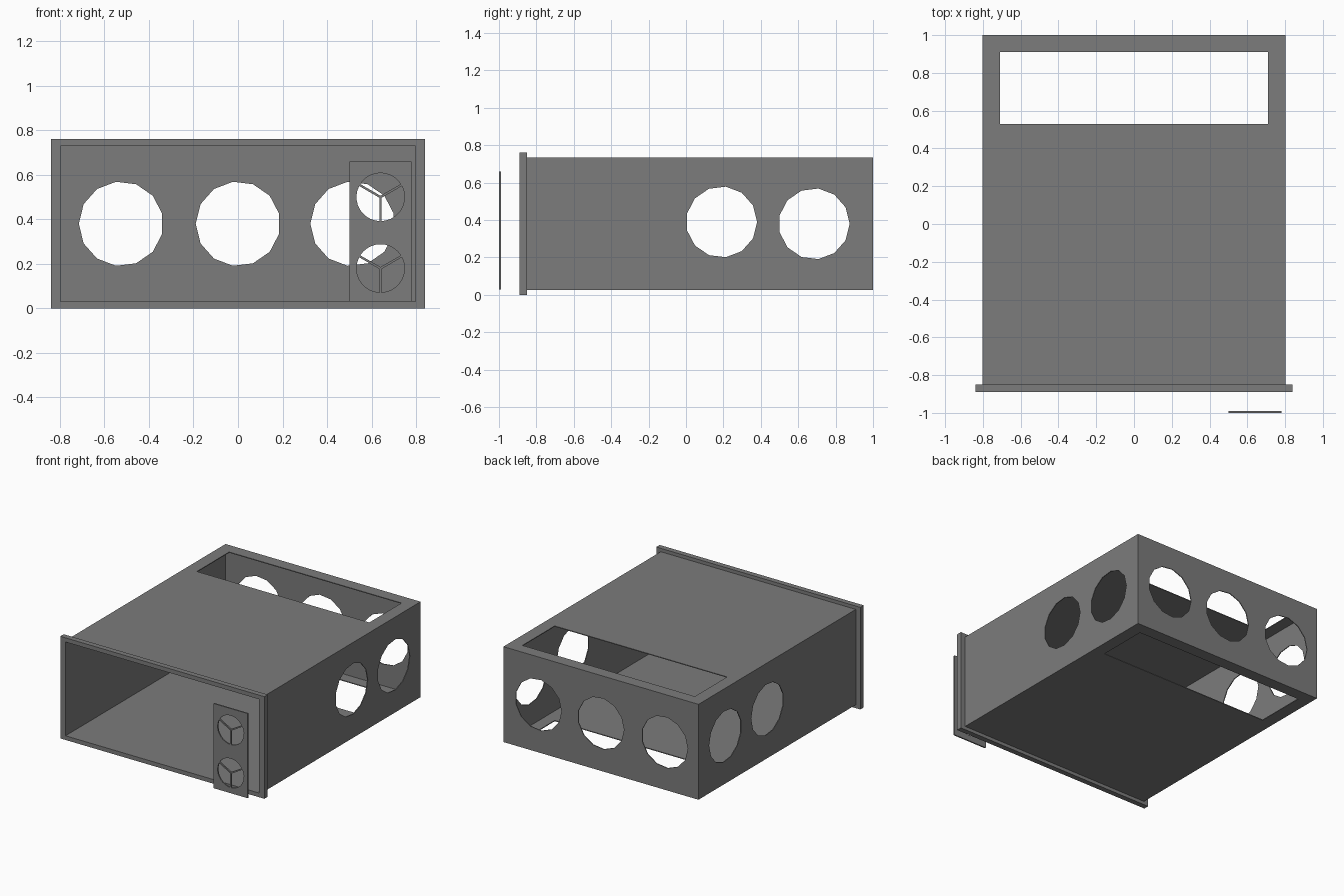
import bpy
from math import sin, cos, pi, radians
from mathutils import Matrix, Vector

cube = bpy.data.objects.get("Cube")
if cube:
    bpy.data.objects.remove(cube, do_unlink=True)

grey = bpy.data.materials.new("sheet_metal_grey")
grey.use_nodes = True
COLOUR = (0.2, 0.2, 0.2, 1)
grey.diffuse_color = COLOUR
grey.node_tree.nodes["Principled BSDF"].inputs["Base Color"].default_value = COLOUR

# Drawing planes: horizontal axis, vertical axis, normal
PLANES = {
    "xy": ((1, 0, 0), (0, 1, 0), (0, 0, 1)),
    "xz": ((1, 0, 0), (0, 0, 1), (0, -1, 0)),
    "yz": ((0, 1, 0), (0, 0, 1), (1, 0, 0)),
}


def rect(u0, u1, v0, v1):
    return [(u0, v0), (u1, v0), (u1, v1), (u0, v1)]


def ngon(u, v, r, sides, start=0.0):
    return [(u + r * cos(start + 2 * pi * i / sides),
             v + r * sin(start + 2 * pi * i / sides)) for i in range(sides)]


def sector(u, v, r, a0, a1, gap, steps=10):
    """Pie slice kept half a spoke width away from both of its edges."""
    trim = math_asin(gap / r)
    mid, half = (a0 + a1) / 2, (a1 - a0) / 2
    tip = gap / sin(half)
    pts = [(u + tip * cos(mid), v + tip * sin(mid))]
    for i in range(steps + 1):
        a = a0 + trim + (a1 - a0 - 2 * trim) * i / steps
        pts.append((u + r * cos(a), v + r * sin(a)))
    return pts


def math_asin(x):
    return x + x ** 3 / 6


def plate(name, plane, w0, w1, outline, holes=()):
    """Flat sheet with cut-outs, spanning w0 to w1 along the plane's normal axis."""
    curve = bpy.data.curves.new(name + "_outline", "CURVE")
    curve.dimensions = "2D"
    curve.fill_mode = "BOTH"
    curve.extrude = abs(w1 - w0) / 2
    for loop in (outline, *holes):
        spline = curve.splines.new("POLY")
        spline.points.add(len(loop) - 1)
        for point, (u, v) in zip(spline.points, loop):
            point.co = (u, v, 0, 1)
        spline.use_cyclic_u = True
    helper = bpy.data.objects.new(name + "_helper", curve)
    bpy.context.collection.objects.link(helper)
    bpy.context.view_layer.update()
    deps = bpy.context.evaluated_depsgraph_get()
    mesh = bpy.data.meshes.new_from_object(helper.evaluated_get(deps))
    bpy.data.objects.remove(helper, do_unlink=True)

    axes = [Vector(a) for a in PLANES[plane]]
    turn = Matrix(axes).transposed().to_4x4()
    centre = Vector([abs(c) for c in axes[2]]) * (w0 + w1) / 2
    mesh.transform(Matrix.Translation(centre) @ turn)
    mesh.materials.clear()
    mesh.materials.append(grey)
    for poly in mesh.polygons:
        poly.use_smooth = False
        poly.material_index = 0
    obj = bpy.data.objects.new(name, mesh)
    bpy.context.collection.objects.link(obj)
    return obj


# Main dimensions of the case
T = 0.006
HALF, BACK, FRONT = 0.803, 1.0, -0.85
LOW, HIGH = 0.025, 0.735
PORT = 0.19

# Top and bottom sheets with a wide slot near the back
slot = rect(-0.71, 0.71, 0.53, 0.91)
sheet = rect(-HALF + T, HALF - T, FRONT, BACK)
plate("top_sheet", "xy", HIGH - T, HIGH, sheet, [slot])
plate("bottom_sheet", "xy", LOW, LOW + T, sheet, [slot])

# Side walls with two round ports each
side_ports = [ngon(0.19, 0.39, PORT, 13), ngon(0.685, 0.38, PORT, 13)]
for name, s in (("left_wall", 1), ("right_wall", -1)):
    plate(name, "yz", s * (HALF - T), s * HALF,
          rect(FRONT, BACK, LOW, HIGH), side_ports)

# Back wall with three round ports
back_ports = [ngon(x, 0.38, PORT, 13, pi) for x in (-0.525, 0, 0.515)]
plate("back_wall", "xz", BACK - T, BACK,
      rect(-HALF + T, HALF - T, LOW + T, HIGH - T), back_ports)

# Rim around the open front
plate("front_rim", "xz", -0.89, FRONT, rect(-0.84, 0.84, 0, 0.76),
      [rect(-HALF + T, HALF - T, LOW + T, HIGH - T)])

# Loose vent plate in front, each round vent divided by three spokes
vents = [sector(0.64, z, 0.108, radians(a), radians(a + 120), 0.005)
         for z in (0.5, 0.18) for a in (30, 150, 270)]
plate("vent_plate", "xz", -1.0, -0.99, rect(0.5, 0.78, 0.03, 0.66), vents)
